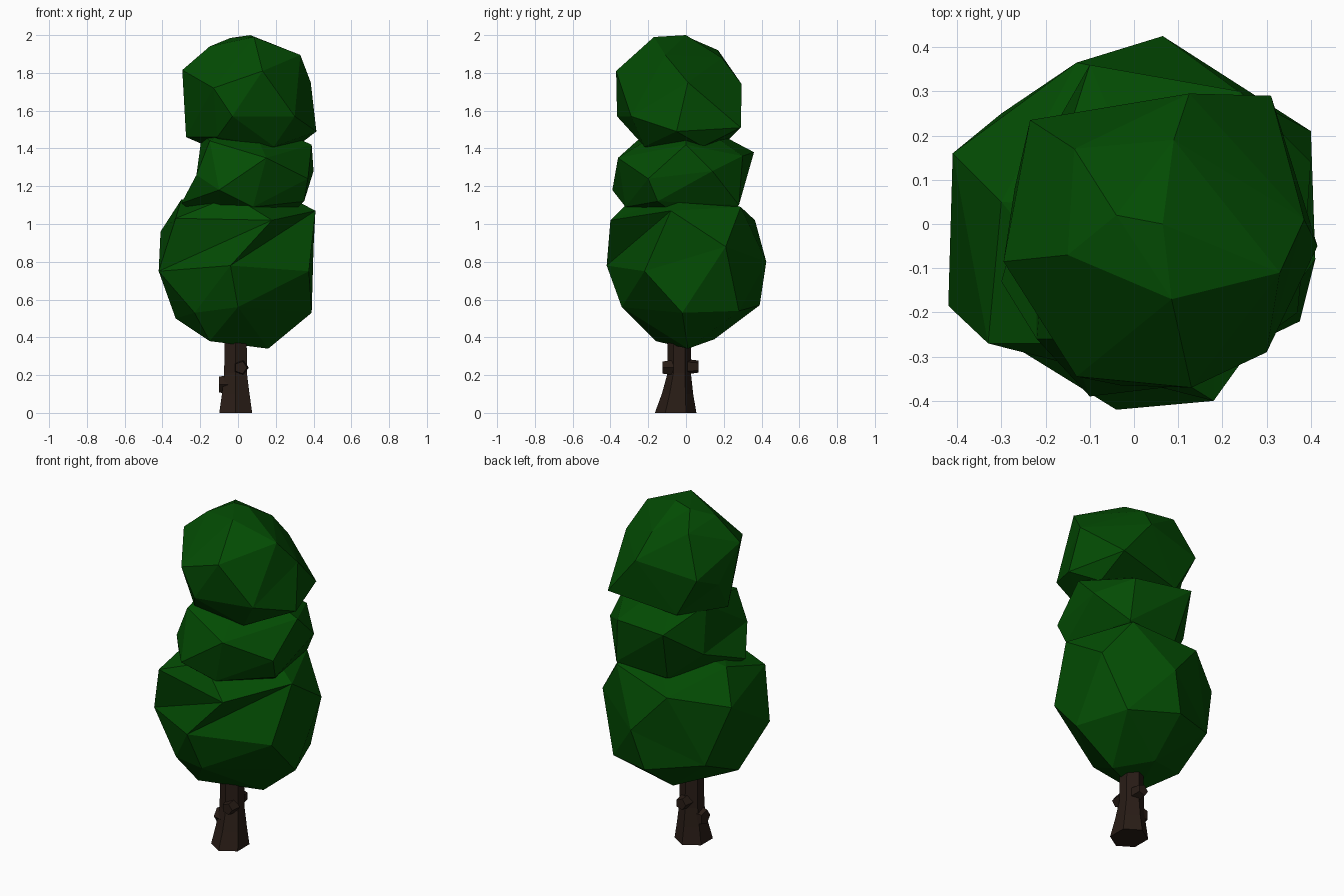
import bpy, bmesh, math
from mathutils import Vector, Matrix


def material(name, color):
    m = bpy.data.materials.new(name)
    m.diffuse_color = (*color, 1)
    return m


LEAF = material("leaf_green", (0.001, 0.072, 0.001))
BARK = material("bark_brown", (0.022, 0.012, 0.008))


def finish(bm, name, mat):
    bmesh.ops.recalc_face_normals(bm, faces=bm.faces[:])
    me = bpy.data.meshes.new(name)
    bm.to_mesh(me)
    bm.free()
    me.materials.append(mat)
    ob = bpy.data.objects.new(name, me)
    bpy.context.collection.objects.link(ob)
    return ob


def clump(name, centre, half_height, points, flips=()):
    """Faceted star-shaped blob: skin the directions, then push out to the points."""
    c = Vector(centre)
    bm = bmesh.new()
    verts = []
    for p in points:
        d = Vector(p) - c
        verts.append(bm.verts.new(Vector((d.x / 0.4, d.y / 0.4, d.z / half_height)).normalized()))
    bmesh.ops.convex_hull(bm, input=verts)
    for v, p in zip(verts, points):
        v.co = p
    # Turn chosen edges to form the sharp creases
    for a, b in flips:
        e = bm.edges.get((verts[a], verts[b]))
        if e:
            bmesh.utils.edge_rotate(e, True)
    return finish(bm, name, LEAF)


# Foliage clumps
clump("lower_foliage", (0, 0, 0.78), 0.42, [
    (-.15, -.16, .38), (.16, .01, .34), (-.02, .15, .39),
    (0, -.34, .56), (.39, -.02, .53), (.28, .28, .54), (0, .39, .57), (-.33, -.02, .50), (-.30, .25, .62),
    (-.04, -.42, .78), (-.42, -.185, .75), (.375, -.22, .75), (.40, .21, .88), (.065, .425, .80),
    (-.41, .16, .96), (-.33, -.27, 1.03), (.18, -.40, 1.02), (.41, -.08, 1.07), (-.13, .365, 1.02),
    (.25, .29, 1.09), (-.30, .05, 1.13), (-.03, -.27, 1.15), (.20, .02, 1.18), (-.23, -.25, .53)],
    flips=[(16, 11), (21, 9), (15, 9)])

clump("middle_foliage", (0.05, 0, 1.25), 0.30, [
    (-.08, -.08, .95), (.16, .10, .94),
    (-.30, -.13, 1.11), (.08, -.32, 1.09), (.35, -.15, 1.12), (.26, .28, 1.10), (-.06, .26, 1.08),
    (-.10, -.39, 1.18), (.40, .14, 1.28), (-.22, .15, 1.22), (.37, -.20, 1.24), (.15, -.36, 1.35),
    (-.22, -.26, 1.26), (-.15, -.26, 1.44), (.39, 0, 1.42), (-.10, .36, 1.38), (.24, .30, 1.36),
    (-.19, .08, 1.48), (.05, 0, 1.57)])

clump("upper_foliage", (0.05, -0.02, 1.67), 0.33, [
    (.05, -.03, 1.32), (-.11, -.25, 1.46), (-.275, .0, 1.46), (-.10, .23, 1.45), (.31, .29, 1.51),
    (.31, .09, 1.41), (.415, -.05, 1.49), (.19, -.22, 1.41), (-.03, -.365, 1.57), (.30, -.29, 1.57),
    (-.27, .08, 1.62), (-.13, -.345, 1.72), (.125, .295, 1.74), (-.235, .235, 1.69), (.385, .01, 1.75),
    (.13, -.37, 1.81), (-.295, -.085, 1.815), (.33, -.11, 1.895), (.09, .19, 1.88),
    (-.135, .17, 1.92), (-.15, -.07, 1.94), (.085, -.17, 1.99), (.065, 0, 2.0), (-.04, .02, 1.985)],
    flips=[(7, 15)])

# Trunk: six-sided, flared at the root (z, centre x, centre y, half x, half y)
bm = bmesh.new()
rings = []
for z, cx, cy, rx, ry in [(0, -.012, -.055, .087, .11), (.10, -.012, -.045, .073, .083),
                          (.21, -.013, -.036, .060, .062), (.60, -.013, -.036, .058, .060)]:
    rings.append([bm.verts.new((cx + rx * math.cos(a) / .866, cy + ry * math.sin(a), z))
                  for a in [math.radians(30 + 60 * i) for i in range(6)]])
for lo, hi in zip(rings, rings[1:]):
    for i in range(6):
        bm.faces.new((lo[i], lo[(i + 1) % 6], hi[(i + 1) % 6], hi[i]))
bm.faces.new(rings[0])
bm.faces.new(rings[-1])
finish(bm, "trunk", BARK)

# Stubby branch knots: position, heading in degrees, radius
for i, (pos, heading, r) in enumerate([((-.07, -.04, .15), 180, .055), ((-.01, .035, .245), 90, .042),
                                       ((.015, -.095, .24), 270, .042)]):
    bm = bmesh.new()
    turn = Matrix.Rotation(math.radians(heading), 4, 'Z') @ Matrix.Rotation(math.radians(90), 4, 'Y')
    bmesh.ops.create_cone(bm, cap_ends=True, segments=5, radius1=r, radius2=r * .8, depth=.06,
                          matrix=Matrix.Translation(pos) @ turn)
    finish(bm, f"branch_knot_{i + 1}", BARK)
